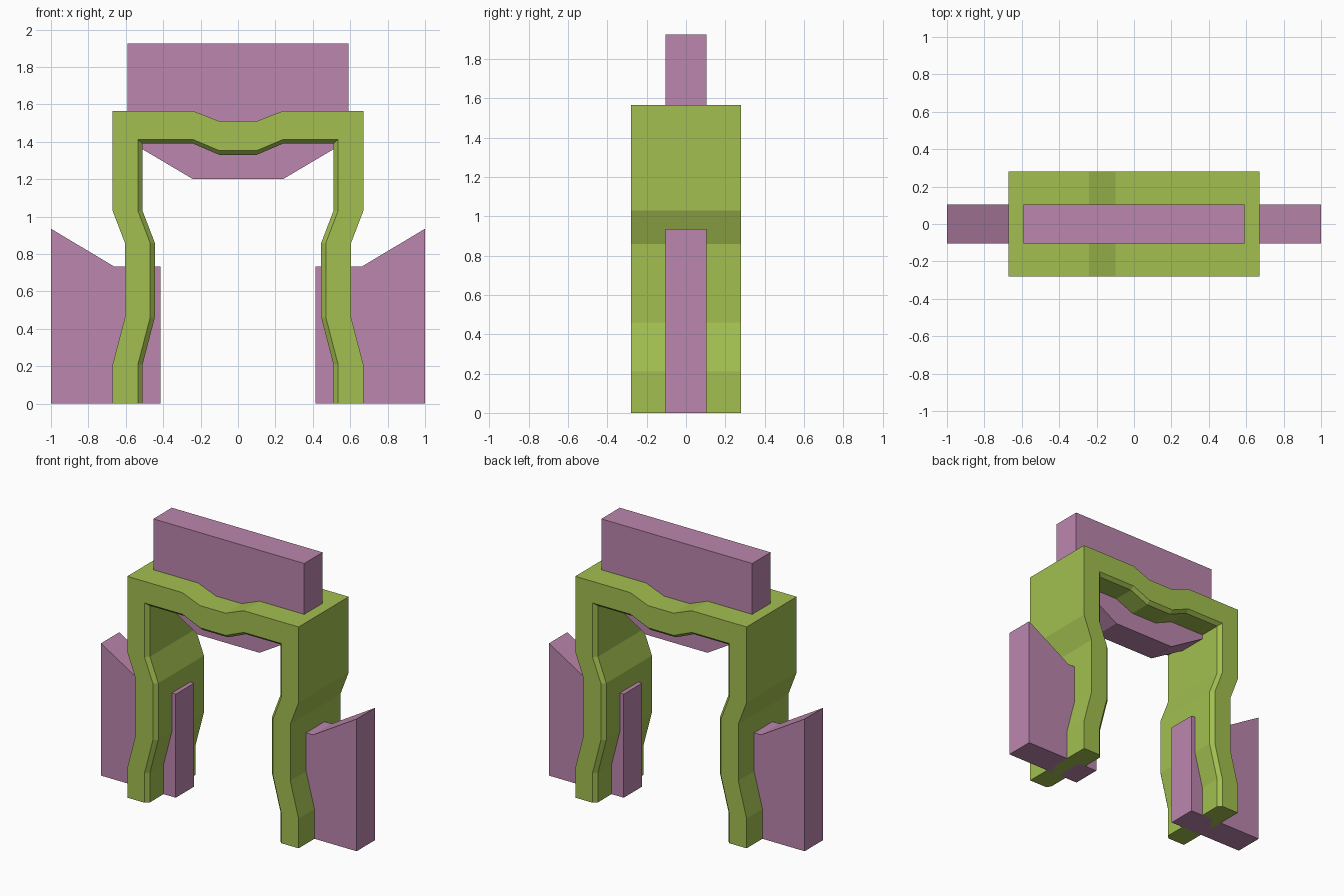
import bpy, bmesh

if "Cube" in bpy.data.objects:
    bpy.data.objects.remove(bpy.data.objects["Cube"])


def material(name, color):
    m = bpy.data.materials.new(name)
    m.diffuse_color = (*color, 1)
    m.use_nodes = True
    m.node_tree.nodes["Principled BSDF"].inputs["Base Color"].default_value = m.diffuse_color
    return m


green = material("frame_green", (0.36, 0.52, 0.08))
pink = material("panel_pink", (0.50, 0.24, 0.42))


def finish(name, bm, mat):
    bmesh.ops.recalc_face_normals(bm, faces=bm.faces)
    mesh = bpy.data.meshes.new(name)
    bm.to_mesh(mesh)
    bm.free()
    mesh.materials.append(mat)
    obj = bpy.data.objects.new(name, mesh)
    bpy.context.collection.objects.link(obj)
    return obj


def mirrored(half):
    return half + [(-x, z) for x, z in reversed(half)]


def loft(name, sections, mat):
    """Bridge matching closed sections and cap both ends."""
    bm = bmesh.new()
    rings = [[bm.verts.new(p) for p in s] for s in sections]
    n = len(rings[0])
    for a, b in zip(rings, rings[1:]):
        for i in range(n):
            j = (i + 1) % n
            bm.faces.new((a[i], a[j], b[j], b[i]))
    bm.faces.new(rings[0])
    bm.faces.new(rings[-1])
    return finish(name, bm, mat)


def plate(name, profile, half_depth, mat):
    return loft(name, [[(x, y, z) for x, z in profile]
                       for y in (-half_depth, half_depth)], mat)


# Arch frame: outer outline, opening edge, and chamfered lip inside the opening
D, C = 0.28, 0.025
outer = mirrored([(.67, 0), (.67, .21), (.605, .46), (.605, .86),
                  (.67, 1.03), (.67, 1.565), (.24, 1.565), (.10, 1.51)])
opening = mirrored([(.535, 0), (.535, .21), (.47, .46), (.47, .86),
                    (.535, 1.03), (.535, 1.412), (.24, 1.412), (.10, 1.353)])
lip = mirrored([(.51, 0), (.51, .21), (.445, .46), (.445, .86),
                (.51, 1.03), (.51, 1.39), (.24, 1.39), (.10, 1.33)])
sections = []
for o, e, l in zip(outer, opening, lip):
    cross = [(o, -D), (o, D), (e, D), (l, D - C), (l, C - D), (e, -D)]
    sections.append([(p[0], y, p[1]) for p, y in cross])
loft("arch_frame", sections, green)

# Header panel passing through the beam, with a tapered underside
plate("header_panel", mirrored([(.59, 1.925), (.59, 1.407), (.24, 1.2)]), 0.103, pink)

# Side wall panels passing through the legs
wall = [(.415, 0), (1, 0), (1, .935), (.66, .732), (.415, .732)]
for side, s in (("right", 1), ("left", -1)):
    plate(f"{side}_wall_panel", [(s * x, z) for x, z in wall], 0.103, pink)
